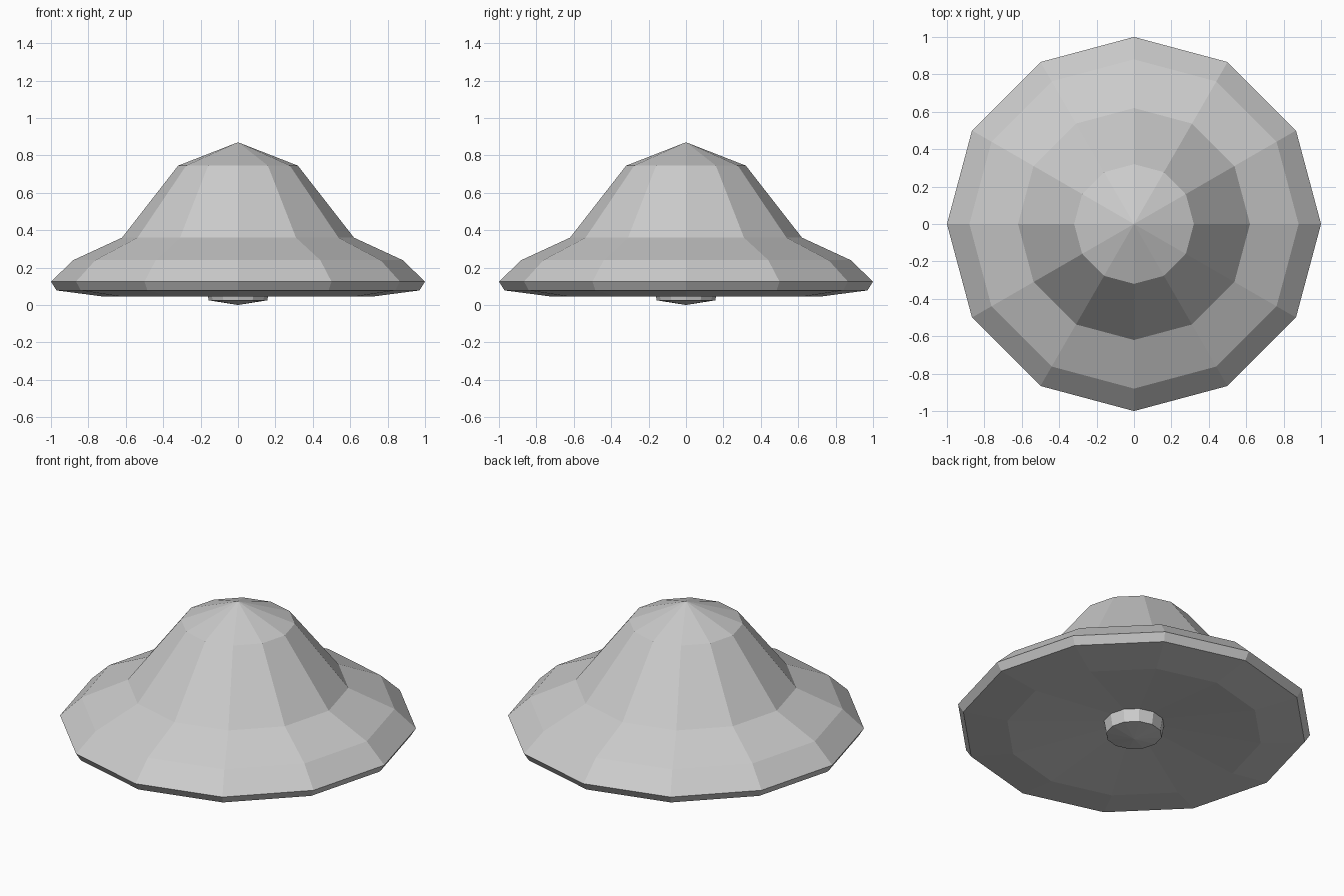
import bpy
import bmesh
from math import cos, sin, tau

SIDES = 12

cube = bpy.data.objects.get("Cube")
if cube:
    bpy.data.objects.remove(cube, do_unlink=True)

grey = bpy.data.materials.new("light grey")
grey.use_nodes = True
colour = (0.6, 0.6, 0.6, 1)
grey.diffuse_color = colour
grey.node_tree.nodes["Principled BSDF"].inputs["Base Color"].default_value = colour


def lathe(name, profile):
    """Turn a (radius, height) profile around z into flat facets."""
    bm = bmesh.new()
    rings = []
    for r, z in profile:
        count = SIDES if r else 1
        rings.append([bm.verts.new((r * cos(tau * i / SIDES), r * sin(tau * i / SIDES), z))
                      for i in range(count)])
    for a, b in zip(rings, rings[1:]):
        for i in range(SIDES):
            j = (i + 1) % SIDES
            corners = [a[i % len(a)], a[j % len(a)], b[j % len(b)], b[i % len(b)]]
            bm.faces.new(list(dict.fromkeys(corners)))
    bmesh.ops.recalc_face_normals(bm, faces=bm.faces)
    mesh = bpy.data.meshes.new(name)
    bm.to_mesh(mesh)
    bm.free()
    mesh.materials.append(grey)
    obj = bpy.data.objects.new(name, mesh)
    bpy.context.collection.objects.link(obj)
    return obj


# Domed crown, flared brim, hollowed underside and the central boss in one skin
lathe("saucer_hull", [
    (0, 0.87), (0.32, 0.745), (0.62, 0.36), (0.88, 0.24), (1, 0.125),
    (0.97, 0.078), (0.72, 0.045), (0.17, 0.1), (0.157, 0.025), (0, 0),
])
